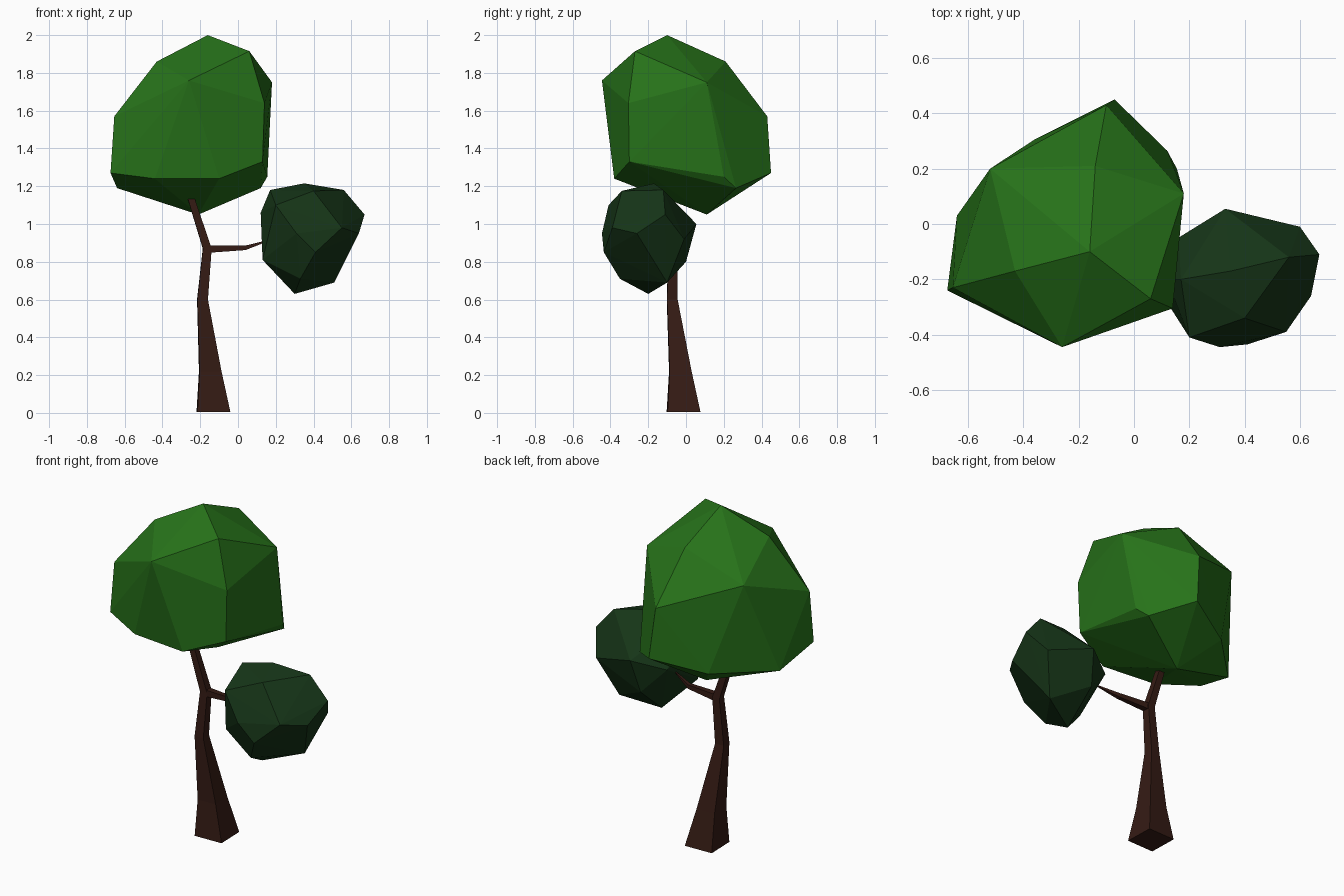
import bpy, bmesh
from mathutils import Vector


def material(name, rgb):
    m = bpy.data.materials.new(name)
    m.diffuse_color = (*rgb, 1)
    return m


def finish(name, bm, mat):
    bmesh.ops.recalc_face_normals(bm, faces=bm.faces)
    me = bpy.data.meshes.new(name)
    bm.to_mesh(me)
    bm.free()
    me.materials.append(mat)
    ob = bpy.data.objects.new(name, me)
    bpy.context.collection.objects.link(ob)
    return ob


def limb(name, rings, u, v, mat):
    """Four-sided tapering tube; rings are (x, y, z, half width)."""
    bm = bmesh.new()
    u, v = Vector(u), Vector(v)
    loops = []
    for x, y, z, r in rings:
        c = Vector((x, y, z))
        loops.append([bm.verts.new(c + r * (a * u + b * v))
                      for a, b in ((-1, -1), (1, -1), (1, 1), (-1, 1))])
    for lo, hi in zip(loops, loops[1:]):
        for i in range(4):
            j = (i + 1) % 4
            bm.faces.new((lo[i], lo[j], hi[j], hi[i]))
    bm.faces.new(loops[0])
    bm.faces.new(loops[-1])
    return finish(name, bm, mat)


def crown(name, points, mat):
    """Faceted foliage: convex hull around a few corner points."""
    bm = bmesh.new()
    for p in points:
        bm.verts.new(p)
    res = bmesh.ops.convex_hull(bm, input=bm.verts[:])
    loose = [v for v in bm.verts if not v.link_faces]
    bmesh.ops.delete(bm, geom=loose, context='VERTS')
    return finish(name, bm, mat)


bark = material("bark", (0.035, 0.011, 0.007))
leaf = material("leaf", (0.02, 0.17, 0.01))
dark_leaf = material("dark_leaf", (0.008, 0.036, 0.009))

# Trunk and side branch
limb("trunk", [(-0.13, -0.013, 0.005, 0.087), (-0.147, -0.03, 0.22, 0.058),
               (-0.188, -0.073, 0.6, 0.028), (-0.163, -0.07, 0.87, 0.023),
               (-0.253, -0.075, 1.15, 0.018)],
     (1, 0.03, 0), (-0.03, 1, 0), bark)
limb("branch", [(-0.165, -0.07, 0.867, 0.02), (0.04, -0.085, 0.874, 0.012),
                (0.16, -0.125, 0.912, 0.003)],
     (0, 1, 0), (0, 0, 1), bark)

# Large upper crown: top, shoulders, widest band, underside
crown("large_crown", [
    (-0.16, -0.10, 2.00), (0.06, -0.27, 1.915), (-0.14, 0.21, 1.86), (-0.43, -0.17, 1.86),
    (-0.26, -0.445, 1.76), (0.18, 0.11, 1.75), (-0.52, 0.20, 1.73), (0.14, -0.305, 1.64),
    (-0.655, -0.23, 1.57), (-0.10, 0.43, 1.57),
    (0.13, -0.30, 1.33), (-0.675, -0.24, 1.27), (-0.07, 0.45, 1.27), (0.155, 0.20, 1.25),
    (-0.10, -0.38, 1.24), (-0.44, -0.345, 1.24), (-0.64, 0.03, 1.19), (0.12, 0.265, 1.19),
    (-0.36, 0.305, 1.20), (-0.21, 0.11, 1.05)], leaf)

# Small side crown
crown("small_crown", [
    (0.35, -0.17, 1.215), (0.56, -0.12, 1.18), (0.17, -0.20, 1.18), (0.40, -0.34, 1.175),
    (0.20, -0.41, 1.10), (0.67, -0.11, 1.05), (0.12, -0.20, 1.06), (0.33, 0.055, 1.00),
    (0.55, -0.39, 0.98), (0.31, -0.445, 0.95), (0.64, -0.26, 0.95), (0.60, -0.01, 0.92),
    (0.16, -0.05, 0.95), (0.41, -0.435, 0.85), (0.13, -0.30, 0.81), (0.30, 0.0, 0.80),
    (0.33, -0.35, 0.71), (0.51, -0.10, 0.69), (0.30, -0.20, 0.63)], dark_leaf)
